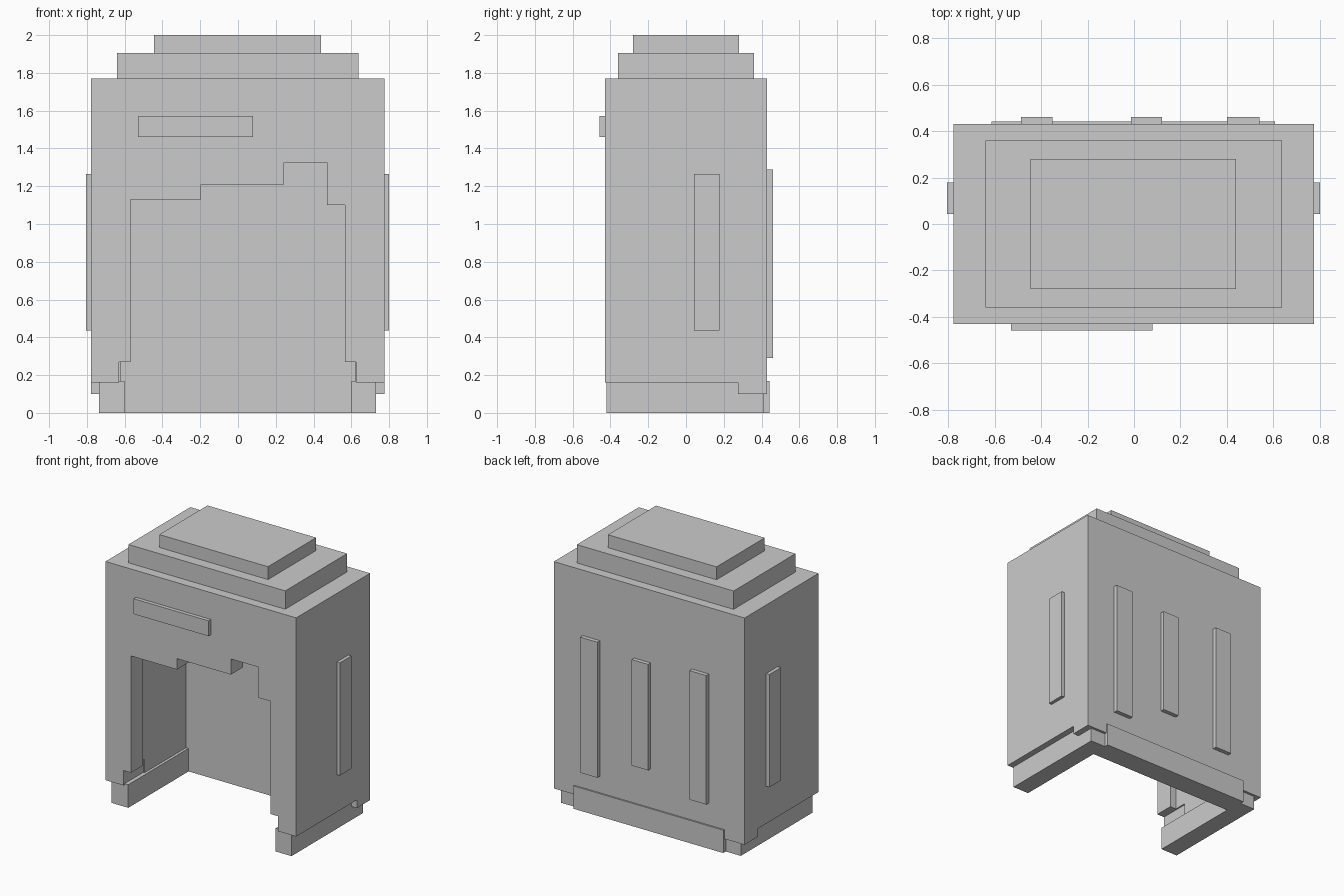
import bpy, bmesh
from mathutils import Vector

cube = bpy.data.objects.get("Cube")
if cube:
    bpy.data.objects.remove(cube, do_unlink=True)

grey = bpy.data.materials.new("plain grey")
grey.use_nodes = True
colour = (0.6, 0.6, 0.6, 1)
grey.diffuse_color = colour
grey.node_tree.nodes["Principled BSDF"].inputs["Base Color"].default_value = colour


def prism(name, outline, axis, low, high):
    """Extrude an outline along y or z between low and high."""
    bm = bmesh.new()
    place = (lambda a, b: (a, low, b)) if axis == "y" else (lambda a, b: (a, b, low))
    face = bm.faces.new([bm.verts.new(place(a, b)) for a, b in outline])
    made = bmesh.ops.extrude_face_region(bm, geom=[face])
    step = Vector((0, high - low, 0) if axis == "y" else (0, 0, high - low))
    moved = [g for g in made["geom"] if isinstance(g, bmesh.types.BMVert)]
    bmesh.ops.translate(bm, vec=step, verts=moved)
    bmesh.ops.recalc_face_normals(bm, faces=bm.faces)
    mesh = bpy.data.meshes.new(name)
    bm.to_mesh(mesh)
    bm.free()
    mesh.materials.append(grey)
    obj = bpy.data.objects.new(name, mesh)
    bpy.context.collection.objects.link(obj)
    return obj


def box(name, x, y, z):
    (x0, x1), (y0, y1) = x, y
    return prism(name, [(x0, y0), (x1, y0), (x1, y1), (x0, y1)], "z", *z)


def cut(target, cutter):
    """Subtract the cutter from the target and remove it."""
    cutter.hide_render = True
    mod = target.modifiers.new("cut", "BOOLEAN")
    mod.operation, mod.solver, mod.object = "DIFFERENCE", "EXACT", cutter
    graph = bpy.context.evaluated_depsgraph_get()
    result = bpy.data.meshes.new_from_object(target.evaluated_get(graph))
    target.modifiers.clear()
    target.data = result
    bpy.data.objects.remove(cutter, do_unlink=True)


# Hollow body, lower along the back, with a stepped opening in the front wall
body = box("body", (-0.778, 0.775), (-0.43, 0.43), (0.10, 1.77))
cut(body, box("underside_cutter", (-1, 1), (-1, 0.275), (-0.2, 0.16)))
cut(body, box("cavity_cutter", (-0.62, 0.62), (-0.29, 0.28), (-0.1, 1.62)))
opening = [(-0.63, -0.15), (-0.63, 0.27), (-0.57, 0.27), (-0.57, 1.13),
           (-0.197, 1.13), (-0.197, 1.21), (0.243, 1.21), (0.243, 1.325),
           (0.47, 1.325), (0.47, 1.10), (0.567, 1.10), (0.567, 0.27),
           (0.625, 0.27), (0.625, -0.15)]
cut(body, prism("opening_cutter", opening, "y", -0.6, -0.2))

# U-shaped base, open at the front
prism("base", [(-0.735, -0.42), (-0.60, -0.42), (-0.60, 0.282), (0.60, 0.282),
               (0.60, -0.42), (0.73, -0.42), (0.73, 0.412), (-0.735, 0.412)],
      "z", 0, 0.17)
box("back_skirting", (-0.613, 0.608), (0.35, 0.442), (0, 0.168))

# Stepped roof
box("roof_lower_step", (-0.64, 0.637), (-0.36, 0.36), (1.75, 1.905))
box("roof_upper_step", (-0.445, 0.44), (-0.28, 0.28), (1.88, 2.0))

# Raised panel over the opening
box("front_panel", (-0.53, 0.08), (-0.458, -0.42), (1.46, 1.573))

# Raised strips on the sides and back
for side, x in (("right", (-0.805, -0.76)), ("left", (0.76, 0.80))):
    box(side + "_side_strip", x, (0.043, 0.178), (0.435, 1.265))
for label, x, z in (("right", (-0.487, -0.35), (0.33, 1.28)),
                    ("middle", (-0.013, 0.12), (0.455, 1.235)),
                    ("left", (0.40, 0.54), (0.29, 1.288))):
    box(label + "_back_strip", x, (0.42, 0.46), z)
